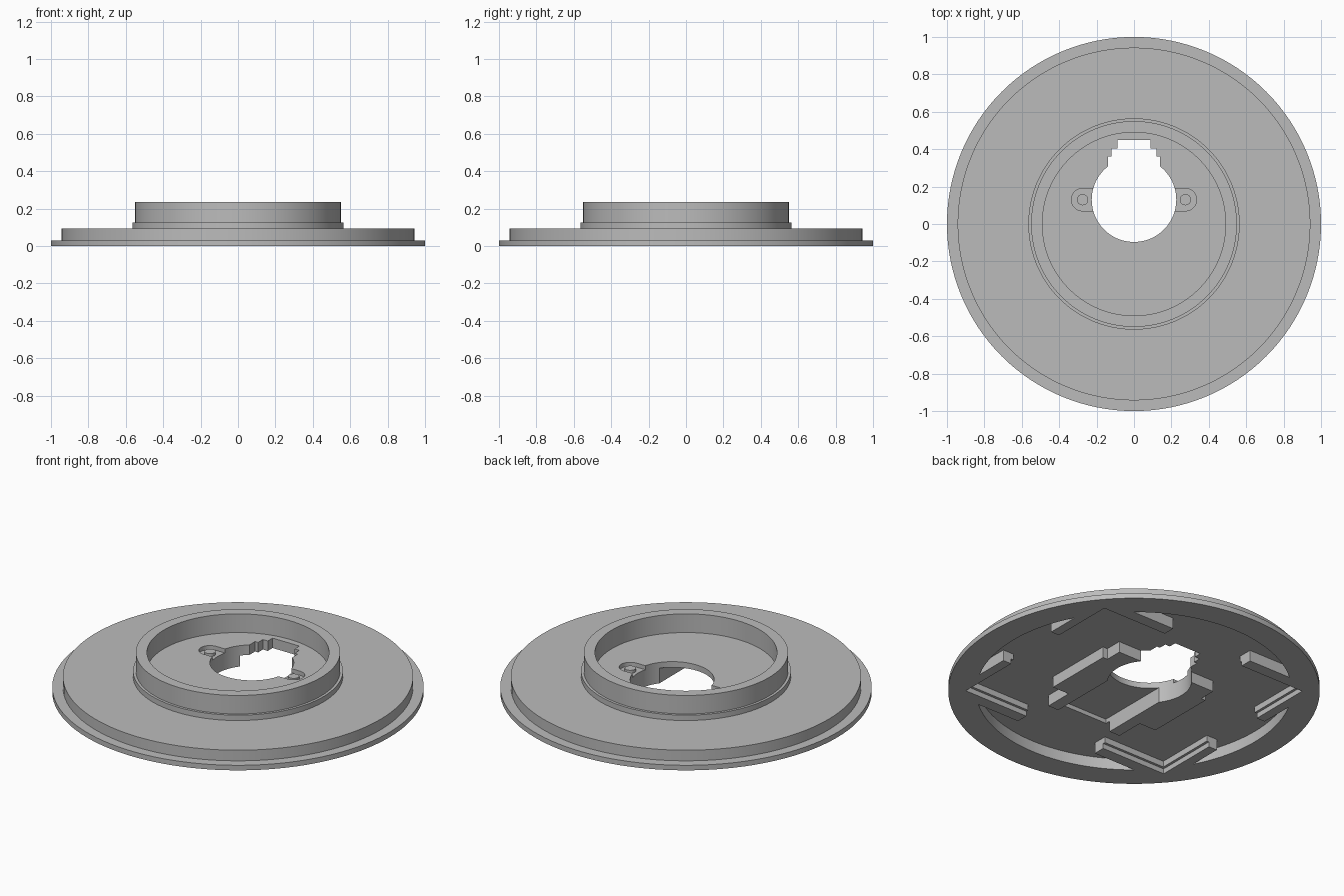
import bpy, bmesh
from math import sin, cos, acos, pi

old = bpy.data.objects.get("Cube")
if old:
    bpy.data.objects.remove(old, do_unlink=True)

grey = bpy.data.materials.new("plain grey")
grey.diffuse_color = (0.5, 0.5, 0.5, 1)
grey.use_nodes = True
grey.node_tree.nodes["Principled BSDF"].inputs["Base Color"].default_value = (0.5, 0.5, 0.5, 1)


def finish(name, bm):
    bmesh.ops.recalc_face_normals(bm, faces=bm.faces[:])
    mesh = bpy.data.meshes.new(name)
    bm.to_mesh(mesh)
    bm.free()
    mesh.materials.append(grey)
    obj = bpy.data.objects.new(name, mesh)
    bpy.context.collection.objects.link(obj)
    return obj


def prism(name, points, z0, z1):
    bm = bmesh.new()
    face = bm.faces.new([bm.verts.new((x, y, z0)) for x, y in points])
    side = bmesh.ops.extrude_face_region(bm, geom=[face])["geom"]
    top = [v for v in side if isinstance(v, bmesh.types.BMVert)]
    bmesh.ops.translate(bm, verts=top, vec=(0, 0, z1 - z0))
    return finish(name, bm)


def rect(x0, x1, y0, y1):
    return [(x0, y0), (x1, y0), (x1, y1), (x0, y1)]


def arc(x, y, r, a0, a1, n):
    return [(x + r * cos(a0 + (a1 - a0) * i / n), y + r * sin(a0 + (a1 - a0) * i / n))
            for i in range(n + 1)]


def circle(x, y, r, n=64):
    return arc(x, y, r, 0, 2 * pi, n)[:-1]


def lathe(name, profile, n=128):
    bm = bmesh.new()
    rings = [[bm.verts.new((x, y, z)) for x, y in circle(0, 0, r, n)] for r, z in profile]
    for a, b in zip(rings, rings[1:]):
        for i in range(n):
            j = (i + 1) % n
            bm.faces.new((a[i], a[j], b[j], b[i]))
    bm.faces.new(rings[0])
    bm.faces.new(rings[-1])
    return finish(name, bm)


def combine(target, tool, operation="DIFFERENCE"):
    tool.hide_render = True
    mod = target.modifiers.new("combine", "BOOLEAN")
    mod.operation, mod.solver, mod.object = operation, "EXACT", tool
    bpy.context.view_layer.update()
    graph = bpy.context.evaluated_depsgraph_get()
    result = bpy.data.meshes.new_from_object(target.evaluated_get(graph))
    target.modifiers.clear()
    target.data = result
    bpy.data.objects.remove(tool, do_unlink=True)


def cut(points, z0, z1):
    combine(plate, prism("cutter", points, z0, z1))


# Stepped disc with the raised hub ring
FLOOR = 0.124
DEPTH = 0.065
plate = lathe("round_base_plate", [
    (1, 0), (1, 0.03), (0.943, 0.03), (0.943, 0.093), (0.565, 0.093), (0.565, 0.125),
    (0.55, 0.125), (0.55, 0.235), (0.49, 0.235), (0.49, FLOOR)])

# Underside: stepped rectangular recess
cut(rect(-0.695, 0.695, -0.58, 0.58), -0.1, 0.03)
cut(rect(-0.68, 0.68, -0.565, 0.565), -0.1, DEPTH)

# Underside: curved pockets on four sides, joined to the recess by openings
R = 0.85
for k in range(4):
    chord, half = ((0.75, 0.2), (0.65, 0.27))[k % 2]
    a = acos(chord / R)
    mid = k * pi / 2
    cut(arc(0, 0, R, mid - a, mid + a, 40), -0.1, DEPTH)
    inner, outer = chord - 0.13, chord + 0.03
    ends = [(inner, -half), (outer, -half), (outer, half), (inner, half)]
    cut([(x * cos(mid) - y * sin(mid), x * sin(mid) + y * cos(mid)) for x, y in ends],
        -0.1, DEPTH)

# Underside: central block with stepped arms
block = [(0.36, -0.25), (0.36, 0.17), (0.33, 0.17), (0.33, 0.27)]
arms = [(0, -0.42), (0.25, -0.42), (0.25, -0.25)]
half_outline = arms + block
outline = half_outline + [(-x, y) for x, y in reversed(half_outline[1:])]
combine(plate, prism("central_block", outline, 0, 0.08), "UNION")
cut(rect(-0.18, 0.18, -0.45, 0.02), -0.1, 0.09)

# Through hole with the stepped notch
cut(circle(0, 0.13, 0.226, 96), -0.1, 0.2)
steps = [(0.14, 0.2), (0.14, 0.36), (0.12, 0.36), (0.12, 0.405), (0.088, 0.405), (0.088, 0.45)]
cut(steps + [(-x, y) for x, y in reversed(steps)], -0.1, 0.2)

# Screw seats beside the hole, each with a round pin
for s in (-1, 1):
    seat = arc(0.275, 0.13, 0.06, -pi / 2, pi / 2, 24) + [(0.18, 0.19), (0.18, 0.07)]
    cut([(s * x, y) for x, y in seat], 0.1, 0.2)
    prism("left_pin" if s > 0 else "right_pin", circle(s * 0.275, 0.13, 0.03, 32), 0.09, 0.118)

# Smooth round walls, sharp corners
for obj in bpy.context.view_layer.objects:
    obj.select_set(obj.type == "MESH" and grey.name in obj.data.materials)
bpy.context.view_layer.objects.active = plate
bpy.ops.object.shade_smooth_by_angle(angle=0.5)
